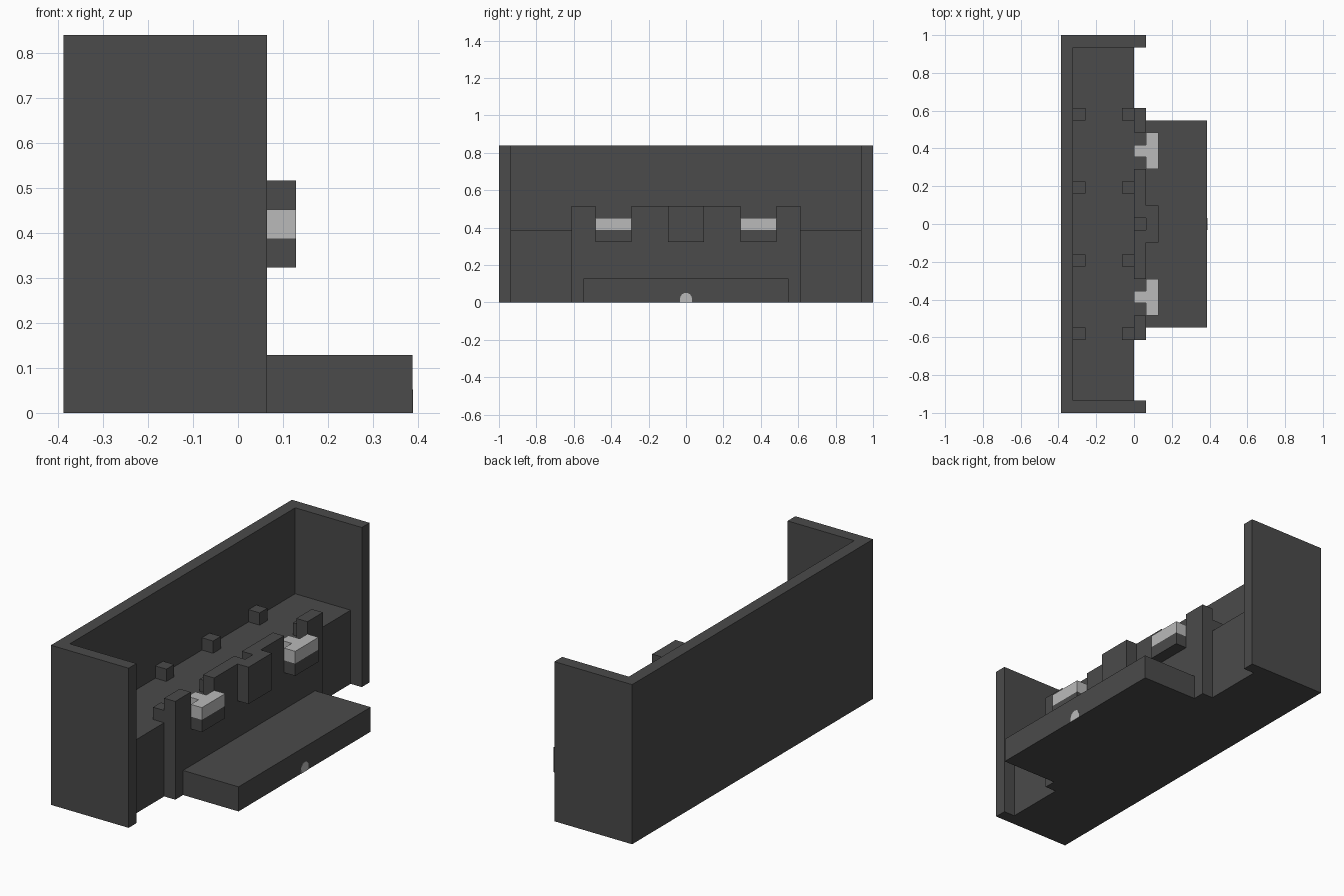
import bpy, bmesh, math
from mathutils import Vector

U = 2 / 31  # one block of the build grid

cube = bpy.data.objects.get("Cube")
if cube:
    bpy.data.objects.remove(cube)


def material(name, value):
    m = bpy.data.materials.new(name)
    m.use_nodes = True
    colour = (value, value, value, 1)
    m.diffuse_color = colour
    m.node_tree.nodes["Principled BSDF"].inputs["Base Color"].default_value = colour
    return m


DARK = material("charcoal", 0.069)
PALE = material("light grey", 0.49)


def prism(name, outline, direction, mat):
    """Extrude a closed outline (in blocks) along a direction."""
    bm = bmesh.new()
    face = bm.faces.new([bm.verts.new(Vector(p) * U) for p in outline])
    ext = bmesh.ops.extrude_face_region(bm, geom=[face])
    moved = [g for g in ext["geom"] if isinstance(g, bmesh.types.BMVert)]
    bmesh.ops.translate(bm, verts=moved, vec=Vector(direction) * U)
    bmesh.ops.recalc_face_normals(bm, faces=bm.faces)
    mesh = bpy.data.meshes.new(name)
    bm.to_mesh(mesh)
    bm.free()
    mesh.materials.append(mat)
    obj = bpy.data.objects.new(name, mesh)
    bpy.context.collection.objects.link(obj)
    return obj


def box(name, x, y, z, mat=DARK):
    base = [(x[0], y[0], z[0]), (x[1], y[0], z[0]), (x[1], y[1], z[0]), (x[0], y[1], z[0])]
    return prism(name, base, (0, 0, z[1] - z[0]), mat)


# Back wall with both end walls
half = [(1, 15.5), (1, 14.5), (-5, 14.5)]
shell = [(-6, -15.5), (-6, 15.5)] + half + [(x, -y) for x, y in reversed(half)]
prism("surrounding_wall", [(x, y, 0) for x, y in shell], (0, 0, 13), DARK)

# Raised floor
box("platform", (-5, 0), (-14.5, 14.5), (0, 6))

# Front panel with lamp notches and a small centre slot
half = [(0.5, 7), (0.5, 8), (4.5, 8), (4.5, 6), (7.5, 6), (7.5, 8), (9.5, 8), (9.5, 0)]
outline = half + [(-y, z) for y, z in reversed(half)]
prism("front_panel", [(0, y, z) for y, z in outline], (1, 0, 0), DARK)

# Centre block and low step
box("centre_block", (1, 2), (-1.5, 1.5), (5, 8))
box("front_step", (1, 6), (-8.5, 8.5), (0, 2))

# Lamps: T-shaped pale cap on a dark bracket
for side, s in (("left", 1), ("right", -1)):
    plan = [(0, 5.5), (1, 5.5), (1, 4.5), (2, 4.5), (2, 7.5), (1, 7.5), (1, 6.5), (0, 6.5)]
    prism(side + "_lamp", [(x, s * y, 6) for x, y in plan], (0, 0, 1), PALE)
    box(side + "_lamp_bracket", (1, 2), sorted((4.5 * s, 7.5 * s)), (5, 6))

# Small pegs in two rows
for row, x in (("back", -5), ("front", -1)):
    for i, y in enumerate((-9, -3, 3, 9)):
        box(f"{row}_peg_{i + 1}", (x, x + 1), (y - 0.5, y + 0.5), (6, 7))

# Thin round-topped badge on the step
arc = [(0.5 * math.cos(a), 0.3 + 0.5 * math.sin(a)) for a in (math.pi * i / 8 for i in range(9))]
badge = [(0.5, 0)] + arc + [(-0.5, 0)]
prism("step_marker", [(6, y, z) for y, z in badge], (0.02, 0, 0), PALE)
